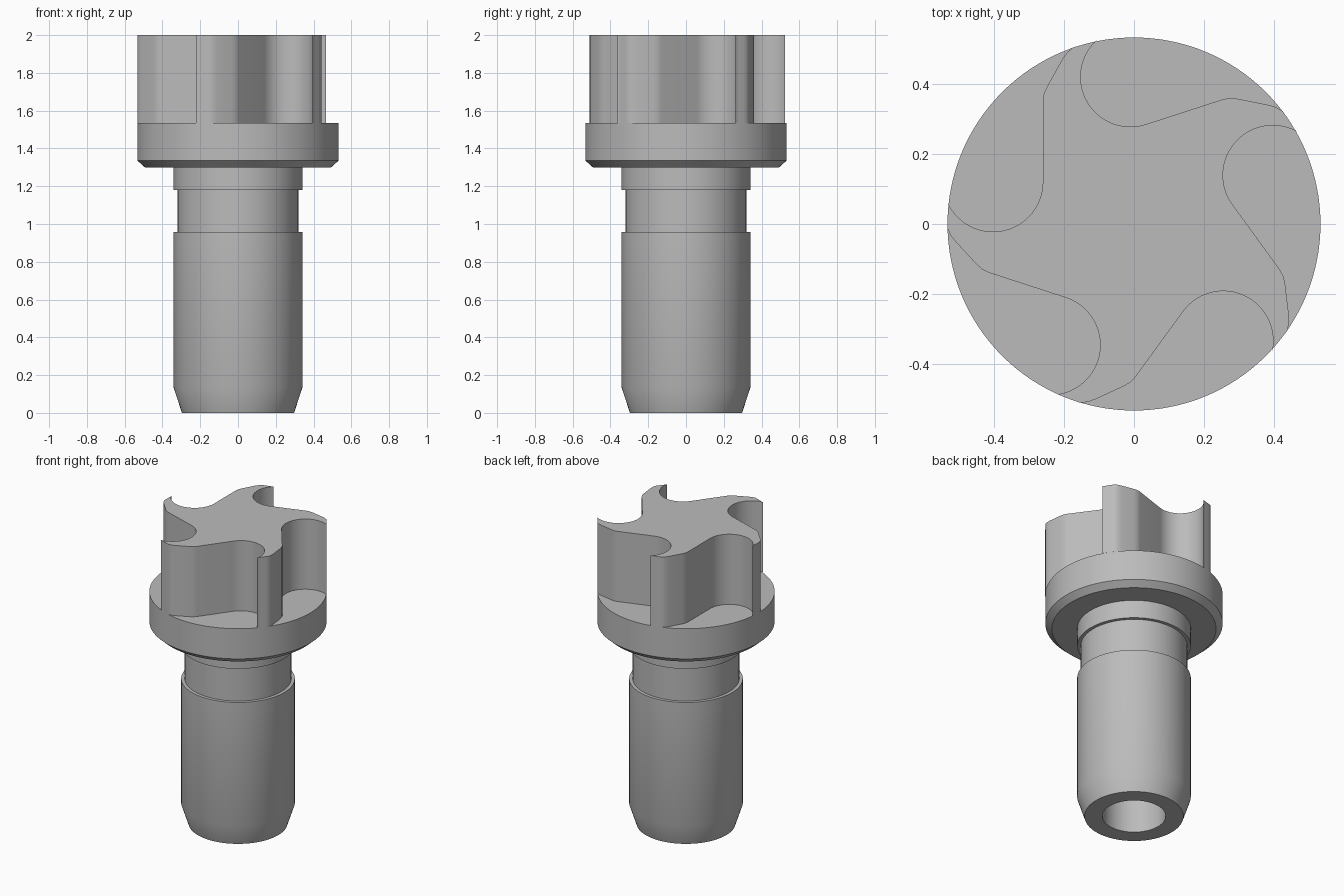
import bpy, bmesh, math
from mathutils import Matrix, Vector

cube = bpy.data.objects.get("Cube")
if cube:
    bpy.data.objects.remove(cube)

RIM = 0.532          # flange and rotor radius
FLANGE_TOP = 1.535
TOP = 2.0

metal = bpy.data.materials.new("grey metal")
metal.use_nodes = True
grey = (0.5, 0.5, 0.5, 1)
metal.diffuse_color = grey
metal.node_tree.nodes["Principled BSDF"].inputs["Base Color"].default_value = grey


def finish(bm, name):
    bmesh.ops.recalc_face_normals(bm, faces=bm.faces)
    mesh = bpy.data.meshes.new(name)
    bm.to_mesh(mesh)
    bm.free()
    mesh.materials.append(metal)
    obj = bpy.data.objects.new(name, mesh)
    bpy.context.collection.objects.link(obj)
    bpy.ops.object.select_all(action='DESELECT')
    obj.select_set(True)
    bpy.context.view_layer.objects.active = obj
    bpy.ops.object.shade_smooth_by_angle(angle=math.radians(30))
    return obj


def lathe(profile, name, steps=128):
    bm = bmesh.new()
    verts = [bm.verts.new((r, 0, z)) for r, z in profile]
    edges = [bm.edges.new(pair) for pair in zip(verts, verts[1:])]
    bmesh.ops.spin(bm, geom=verts + edges, cent=(0, 0, 0), axis=(0, 0, 1),
                   angle=math.tau, steps=steps)
    bmesh.ops.remove_doubles(bm, verts=bm.verts, dist=1e-4)
    return finish(bm, name)


def arc(centre, radius, start, end, count):
    return [Vector((centre[0] + radius * math.cos(a), centre[1] + radius * math.sin(a), 0))
            for a in (math.radians(start + (end - start) * i / count) for i in range(count + 1))]


# Hollow shaft with groove, neck and chamfered flange
lathe([(0, 1.3), (0.19, 1.3), (0.19, 0), (0.297, 0), (0.341, 0.135),
       (0.341, 0.957), (0.32, 0.957), (0.32, 1.18), (0.341, 1.18),
       (0.341, 1.3), (0.493, 1.3), (RIM, 1.335), (RIM, FLANGE_TOP),
       (0, FLANGE_TOP)], "shaft_and_flange")

# One swept pocket: round root, straight wall, curved lip, short rim
pocket = arc((-0.402, 0.12), 0.142, 204.5, 360, 28)
pocket += [Vector((x, y, 0)) for x, y in
           [(-0.26, 0.35), (-0.257, 0.372), (-0.247, 0.394),
            (-0.205, 0.469), (-0.192, 0.488), (-0.175, 0.503)]]
pocket += arc((0, 0), RIM, 107, 102.2, 3)

# Five-armed rotor: the pocket outline repeated around the axis
bm = bmesh.new()
outline = []
for k in range(5):
    turn = Matrix.Rotation(-k * math.tau / 5, 3, 'Z')
    outline += [bm.verts.new(turn @ p + Vector((0, 0, FLANGE_TOP))) for p in pocket]
base = bm.faces.new(outline)
top = bmesh.ops.extrude_face_region(bm, geom=[base], use_keep_orig=True)
bmesh.ops.translate(bm, vec=(0, 0, TOP - FLANGE_TOP),
                    verts=[g for g in top["geom"] if isinstance(g, bmesh.types.BMVert)])
finish(bm, "rotor_head")
